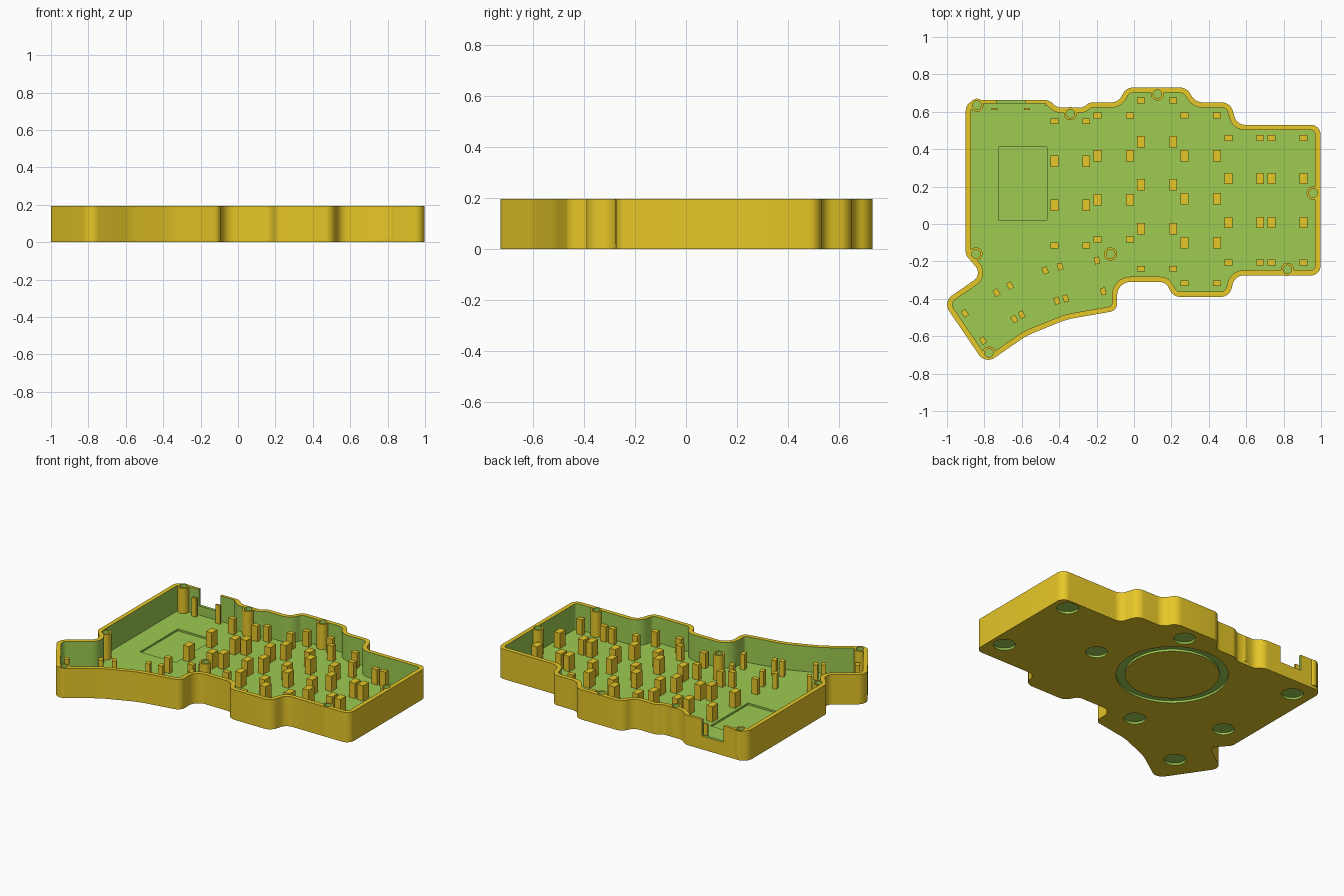
import bpy, bmesh, math
from mathutils import Vector, Matrix

if "Cube" in bpy.data.objects:
    bpy.data.objects.remove(bpy.data.objects["Cube"])

H, FLOOR, WALL = 0.195, 0.028, 0.028


def material(name, rgb):
    m = bpy.data.materials.new(name)
    m.diffuse_color = (*rgb, 1)
    m.use_nodes = True
    m.node_tree.nodes["Principled BSDF"].inputs["Base Color"].default_value = m.diffuse_color
    return m


MATS = [material("yellow", (0.947, 0.679, 0.025)), material("green", (0.337, 0.597, 0.082))]


def fillet(corners, steps=8):
    """Round each (x, y, radius) corner of a closed outline."""
    pts, n = [], len(corners)
    for i, (x, y, r) in enumerate(corners):
        p = Vector((x, y))
        a = Vector(corners[i - 1][:2]) - p
        b = Vector(corners[(i + 1) % n][:2]) - p
        half = a.angle(b) / 2
        t = min(r / math.tan(half), 0.48 * a.length, 0.48 * b.length)
        r = t * math.tan(half)
        a.normalize()
        b.normalize()
        c = p + (a + b).normalized() * (r / math.sin(half))
        s, e = p + a * t - c, p + b * t - c
        turn = s.angle_signed(e)
        for k in range(steps + 1):
            pts.append(c + Matrix.Rotation(-turn * k / steps, 2) @ s)
    return pts


def inset(pts, d):
    """Offset a clockwise outline inward."""
    out, n = [], len(pts)
    for i, p in enumerate(pts):
        a, b = (p - pts[i - 1]).normalized(), (pts[(i + 1) % n] - p).normalized()
        t = (a + b).normalized()
        out.append(p + Vector((t.y, -t.x)) * d / max(0.5, t.dot(a)))
    return out


def prism(bm, pts, z0, z1):
    lo = [bm.verts.new((p[0], p[1], z0)) for p in pts]
    hi = [bm.verts.new((p[0], p[1], z1)) for p in pts]
    bm.faces.new(lo)
    bm.faces.new(hi)
    for i in range(len(pts)):
        bm.faces.new((lo[i - 1], lo[i], hi[i], hi[i - 1]))


def circle(x, y, r, n=32):
    return [(x + r * math.cos(2 * math.pi * k / n), y + r * math.sin(2 * math.pi * k / n)) for k in range(n)]


def rect(x, y, w, d, deg=0):
    m = Matrix.Rotation(math.radians(deg), 2)
    return [Vector((x, y)) + m @ Vector((sx * w / 2, sy * d / 2))
            for sx, sy in ((-1, -1), (1, -1), (1, 1), (-1, 1))]


def tube(bm, x, y, r0, r1, z0, z1, n=64):
    loops = [[bm.verts.new((*p, z)) for p in circle(x, y, r, n)]
             for r, z in ((r0, z0), (r1, z0), (r1, z1), (r0, z1))]
    for j in range(4):
        a, b = loops[j - 1], loops[j]
        for i in range(n):
            bm.faces.new((a[i - 1], a[i], b[i], b[i - 1]))


def finish(name, bm, mat=0):
    bmesh.ops.recalc_face_normals(bm, faces=bm.faces)
    for f in bm.faces:
        f.material_index = mat
    me = bpy.data.meshes.new(name)
    bm.to_mesh(me)
    bm.free()
    ob = bpy.data.objects.new(name, me)
    bpy.context.collection.objects.link(ob)
    for m in MATS:
        me.materials.append(m)
    return ob


# Case outline, clockwise from the back left corner
outline = fillet([
    (-.90, .663, .06), (-.455, .663, .06), (-.41, .622, .06), (-.275, .622, .05), (-.235, .65, .05),
    (-.08, .65, .08), (-.045, .73, .07), (.285, .73, .07), (.325, .65, .07), (.515, .65, .06),
    (.55, .53, .06), (.997, .53, .05), (.997, -.275, .05), (.54, -.275, .06), (.51, -.39, .06),
    (.21, -.39, .06), (.17, -.31, .05), (-.09, -.31, .07), (-.09, -.463, .045), (-.36, -.51, .4),
    (-.575, -.597, .4), (-.795, -.75, .06), (-1.022, -.416, .06), (-.81, -.27, .05), (-.90, -.165, .05)])
bm = bmesh.new()
prism(bm, outline, 0, H)
case = finish("case", bm)

# Cavity, plus the thinner back wall beside the port
bm = bmesh.new()
prism(bm, inset(outline, WALL), FLOOR, H + .1)
cavity = finish("cavity_cutter", bm, 1)
bm = bmesh.new()
prism(bm, rect(-.648, .6, .35, .09), FLOOR, H + .1)
thin = finish("thin_wall_cutter", bm, 1)

# Screw bosses
BOSSES = [(-.84, .635), (-.34, .59), (.125, .695), (.958, .165),
          (.82, -.243), (-.125, -.16), (-.845, -.16), (-.775, -.69)]
bm = bmesh.new()
for x, y in BOSSES:
    prism(bm, circle(x, y, .035), .02, H - .002)
bosses = finish("boss_union", bm)

# Screw holes, port notch, floor recess, foot recesses and the ring groove underneath
bm = bmesh.new()
for x, y in BOSSES:
    prism(bm, circle(x, y, .023), FLOOR + .005, H + .1)
prism(bm, rect(-.657, .665, .155, .08), .088, H + .1)
prism(bm, rect(-.595, .217, .26, .39), .016, FLOOR + .02)
for x, y in [(.895, .455), (.905, -.117), (.43, .167), (.133, .625),
             (-.78, .533), (-.25, -.29), (-.735, -.05), (-.746, -.512)]:
    prism(bm, circle(x, y, .065), -.05, .014)
tube(bm, -.086, .25, .28, .333, -.05, .014)
holes = finish("hole_cutter", bm, 1)

for tool, op in ((cavity, 'DIFFERENCE'), (thin, 'DIFFERENCE'), (bosses, 'UNION'), (holes, 'DIFFERENCE')):
    mod = case.modifiers.new(tool.name, 'BOOLEAN')
    mod.operation, mod.solver, mod.object = op, 'EXACT', tool
dg = bpy.context.evaluated_depsgraph_get()
result = bpy.data.meshes.new_from_object(case.evaluated_get(dg))
case.modifiers.clear()
case.data = result
for tool in (cavity, thin, bosses, holes):
    bpy.data.objects.remove(tool)
bpy.context.view_layer.objects.active = case
case.select_set(True)
bpy.ops.object.shade_smooth_by_angle(angle=math.radians(30))

# Support posts: pairs per key column, small at both ends and larger between keys
COLUMNS = [(-.425, -.255, (.55, .335, .10, -.115)),
           (-.195, -.022, (.58, .365, .13, -.083)),
           (.038, .21, (.66, .44, .21, -.025, -.24)),
           (.27, .443, (.58, .365, .135, -.10, -.317)),
           (.505, .675, (.46, .243, .008, -.206)),
           (.735, .907, (.46, .243, .008, -.206))]
bm = bmesh.new()
for xa, xb, rows in COLUMNS:
    for i, y in enumerate(rows):
        depth = .03 if i in (0, len(rows) - 1) else .06
        for x in (xa, xb):
            prism(bm, rect(x, y, .042, depth), .02, .128)
finish("key_posts", bm)

# Turned posts under the thumb keys
bm = bmesh.new()
for x, y, deg in [(-.475, -.248, 20), (-.395, -.228, 15), (-.198, -.195, 12), (-.165, -.36, 12),
                  (-.412, -.41, 20), (-.365, -.398, 15), (-.663, -.33, 33), (-.735, -.367, 33),
                  (-.64, -.508, 33), (-.60, -.485, 25), (-.904, -.478, 33), (-.807, -.623, 33)]:
    prism(bm, rect(x, y, .028, .038, deg), .02, .128)
finish("thumb_posts", bm)

# Thin posts beside the port
bm = bmesh.new()
for x in (-.745, -.573):
    prism(bm, rect(x, .615, .032, .013), .02, .15)
finish("port_posts", bm)
